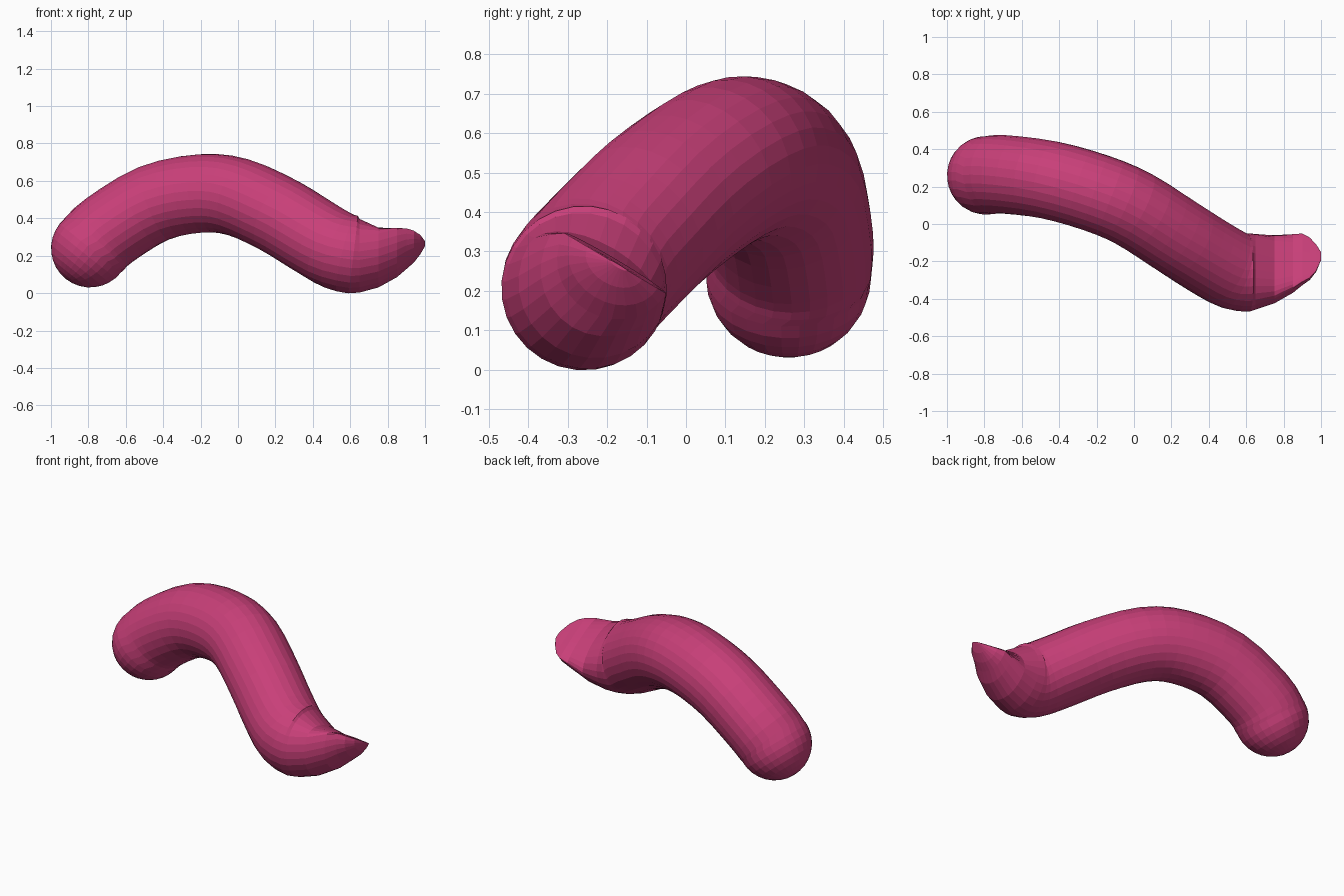
import bpy, bmesh, math
from mathutils import Vector

if "Cube" in bpy.data.objects:
    bpy.data.objects.remove(bpy.data.objects["Cube"])

SIDES = 28
R = 0.21
W = Vector((0, 0.51, 0.86)).normalized()    # direction towards the pinched edge
U = Vector((0, 0.86, -0.51)).normalized()   # direction along the pinched edge
X = Vector((1, 0, 0))

# centreline of the round tube
path = [Vector(p) for p in (
    (-0.79, 0.26, 0.24), (-0.69, 0.265, 0.335), (-0.45, 0.235, 0.48),
    (-0.2, 0.165, 0.533), (0.0, 0.08, 0.513), (0.22, -0.06, 0.415),
    (0.40, -0.175, 0.305), (0.54, -0.25, 0.225), (0.65, -0.257, 0.204))]

# pinched tip: x, offset along U, offset along W, upper, lower, half width
tip = [(0.65, -0.03, -0.095, 0.19, 0.20, 0.205),
       (0.75, -0.02, -0.07, 0.10, 0.19, 0.193),
       (0.85, -0.01, -0.02, 0.03, 0.175, 0.168),
       (0.90, 0.0, 0.0, 0.01, 0.14, 0.15),
       (0.94, 0.0, 0.0, 0.006, 0.10, 0.125),
       (0.975, 0.0, 0.0, 0.004, 0.055, 0.08),
       (1.0, 0.01, 0.0, 0.002, 0.006, 0.025)]


def catmull(a, b, c, d, t):
    return 0.5 * (2 * b + (c - a) * t + (2 * a - 5 * b + 4 * c - d) * t * t
                  + (3 * b - a - 3 * c + d) * t ** 3)


def ring(bm, centre, tangent, up, down, half):
    w = (W - tangent * W.dot(tangent)).normalized()
    u = w.cross(tangent)
    if u.dot(U) < 0:
        u = -u
    verts = []
    for i in range(SIDES):
        a = 2 * math.pi * i / SIDES
        s = math.sin(a)
        verts.append(bm.verts.new(centre + u * half * math.cos(a)
                                  + w * s * (up if s > 0 else down)))
    return verts


bm = bmesh.new()
rings = []

# rounded end
t0 = Vector((0.62, 0.0, 0.78)).normalized()
for k in range(1, 8):
    a = math.pi / 2 * k / 8
    r = R * math.sin(a)
    rings.append(ring(bm, path[0] - t0 * R * math.cos(a), t0, r, r, r))

# tube body
pts = [path[0] - (path[1] - path[0])] + path + [Vector((0.76, -0.245, 0.21))]
samples = []
for i in range(1, len(pts) - 2):
    for k in range(3):
        samples.append(catmull(*pts[i - 1:i + 3], k / 3))
samples.append(path[-1])
for i, c in enumerate(samples[:-1]):
    t = t0 if i == 0 else (samples[i + 1] - samples[i - 1]).normalized()
    rings.append(ring(bm, c, t, R, R, R))

# pinched tip
for x, du, dw, up, down, half in tip:
    c = Vector((x, -0.18, 0.27)) + U * du + W * dw
    rings.append(ring(bm, c, X, up, down, half))

# skin and close the ends
for a, b in zip(rings, rings[1:]):
    for i in range(SIDES):
        j = (i + 1) % SIDES
        bm.faces.new((a[i], a[j], b[j], b[i]))
pole = bm.verts.new(path[0] - t0 * R)
for i in range(SIDES):
    bm.faces.new((rings[0][(i + 1) % SIDES], rings[0][i], pole))
bm.faces.new(rings[-1])
bmesh.ops.recalc_face_normals(bm, faces=bm.faces)

mesh = bpy.data.meshes.new("curved_tube")
bm.to_mesh(mesh)
bm.free()
obj = bpy.data.objects.new("curved_tube", mesh)
bpy.context.collection.objects.link(obj)

mat = bpy.data.materials.new("pink")
mat.diffuse_color = (0.58, 0.05, 0.19, 1)
mat.use_nodes = True
mat.node_tree.nodes["Principled BSDF"].inputs["Base Color"].default_value = mat.diffuse_color
mesh.materials.append(mat)
